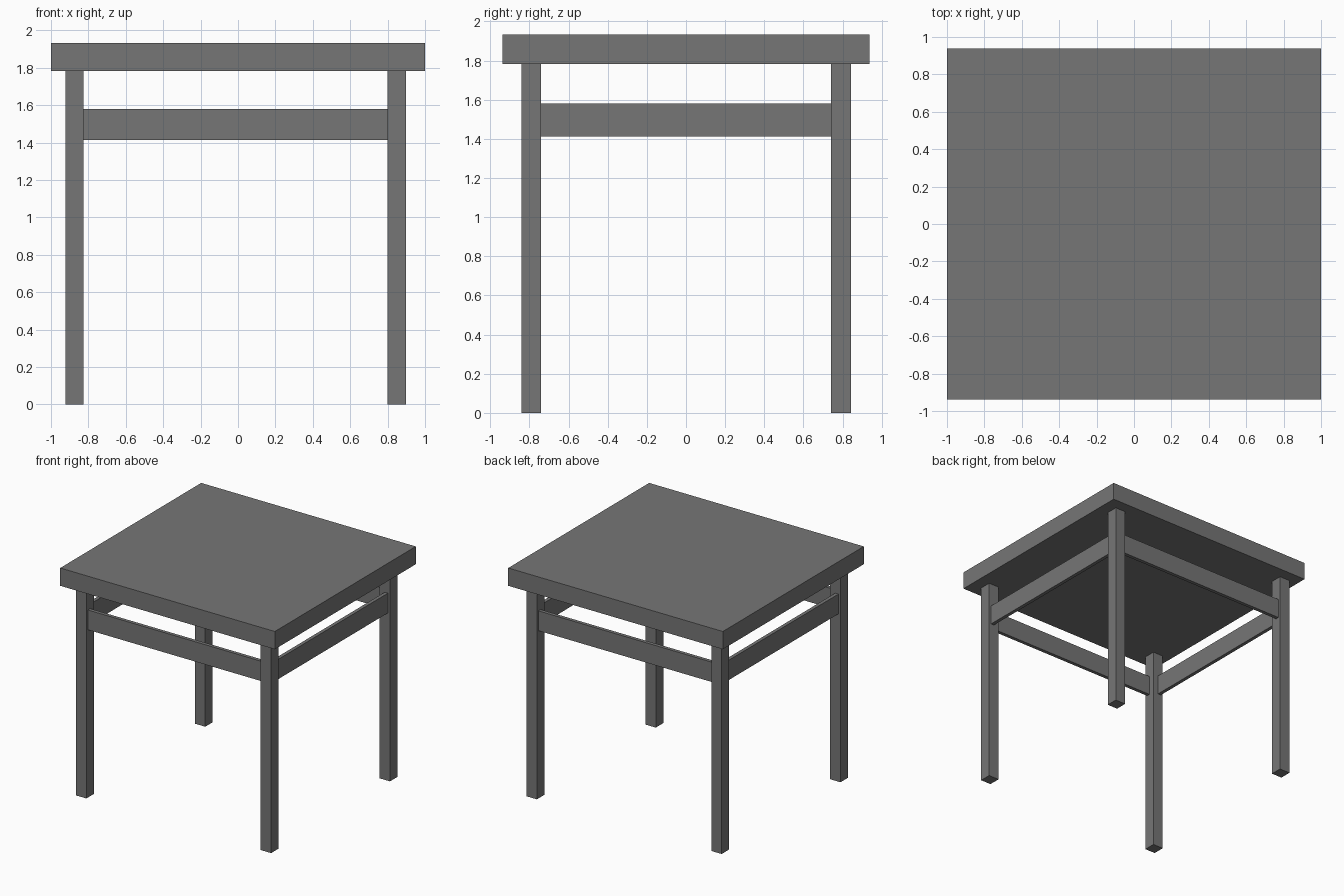
import bpy

cube = bpy.data.objects.get("Cube")
if cube:
    bpy.data.objects.remove(cube, do_unlink=True)

# Single flat grey for the whole table
grey = bpy.data.materials.new("plain_grey")
grey.use_nodes = True
colour = (0.18, 0.18, 0.18, 1)
grey.diffuse_color = colour
grey.node_tree.nodes["Principled BSDF"].inputs["Base Color"].default_value = colour


def box(name, x, y, z):
    """Add a box from its (low, high) range along each axis."""
    ranges = (x, y, z)
    bpy.ops.mesh.primitive_cube_add(size=1, location=[(a + b) / 2 for a, b in ranges])
    obj = bpy.context.object
    obj.name = name
    obj.scale = [b - a for a, b in ranges]
    bpy.ops.object.transform_apply(location=False, rotation=False, scale=True)
    obj.data.materials.append(grey)
    return obj


# Leg footprint ranges; the legs sit slightly off centre under the top
LEG_X = {"right": (-0.922, -0.825), "left": (0.80, 0.897)}
LEG_Y = {"front": (-0.84, -0.74), "back": (0.742, 0.842)}
TOP_Z = (1.782, 1.932)
RAIL_Z = (1.413, 1.58)
SETBACK, THICKNESS = 0.02, 0.03


def rail_range(leg):
    """Thin range set back from the outer face of a leg."""
    if leg[0] < 0:
        return leg[0] + SETBACK, leg[0] + SETBACK + THICKNESS
    return leg[1] - SETBACK - THICKNESS, leg[1] - SETBACK


# Table top
box("table_top", (-1, 1), (-0.938, 0.938), TOP_Z)

# Four legs
for end, y in LEG_Y.items():
    for side, x in LEG_X.items():
        box(f"{end}_{side}_leg", x, y, (0, TOP_Z[0]))

# Rails running between the legs
span_x = (LEG_X["right"][1], LEG_X["left"][0])
span_y = (LEG_Y["front"][1], LEG_Y["back"][0])
for end, y in LEG_Y.items():
    box(f"{end}_rail", span_x, rail_range(y), RAIL_Z)
for side, x in LEG_X.items():
    box(f"{side}_rail", rail_range(x), span_y, RAIL_Z)
